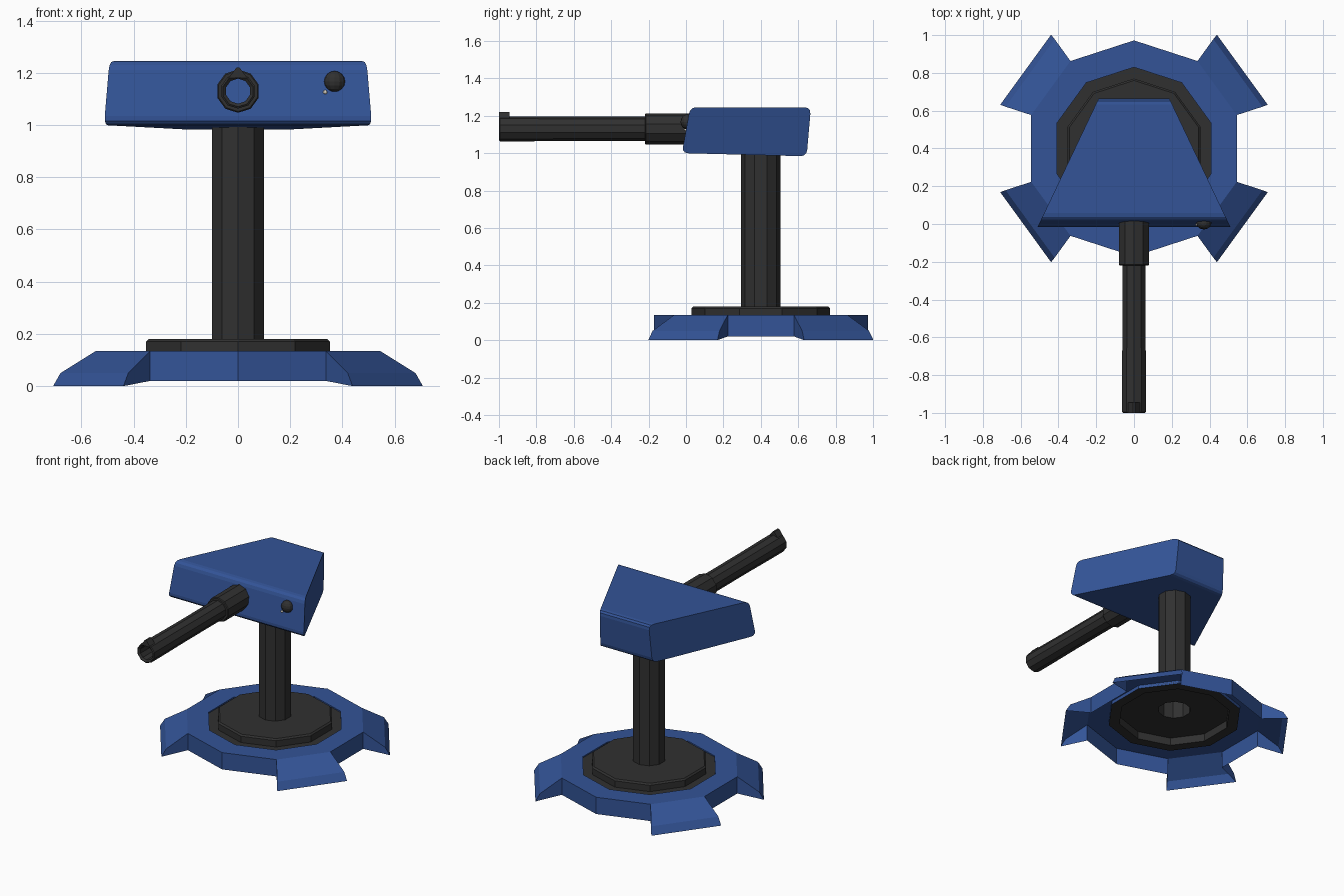
import bpy, bmesh, math
from mathutils import Vector

if "Cube" in bpy.data.objects:
    bpy.data.objects.remove(bpy.data.objects["Cube"])


def material(name, rgb):
    m = bpy.data.materials.new(name)
    m.diffuse_color = (*rgb, 1)
    m.use_nodes = True
    m.node_tree.nodes["Principled BSDF"].inputs["Base Color"].default_value = m.diffuse_color
    return m


BLUE = material("blue_paint", (0.033, 0.088, 0.31))
DARK = material("dark_metal", (0.03, 0.03, 0.03))
PALE = material("pale_dot", (0.75, 0.7, 0.6))
SIDES = 10
ANGLES = [math.radians(90 + 36 * i) for i in range(SIDES)]


def finish(name, bm, mat):
    bmesh.ops.remove_doubles(bm, verts=bm.verts, dist=1e-5)
    bmesh.ops.recalc_face_normals(bm, faces=bm.faces)
    me = bpy.data.meshes.new(name)
    bm.to_mesh(me)
    bm.free()
    ob = bpy.data.objects.new(name, me)
    bpy.context.collection.objects.link(ob)
    me.materials.append(mat)
    return ob


def face(bm, *pts):
    bm.faces.new([bm.verts.new(p) for p in pts])


def lathe(name, profile, place, mat, closed=False):
    """Ten-sided turned part; profile holds (radius, position along axis)."""
    bm = bmesh.new()
    rings = [[bm.verts.new(place(r * math.cos(a), r * math.sin(a), h)) for a in ANGLES]
             for r, h in profile]
    pairs = list(zip(rings, rings[1:])) + ([(rings[-1], rings[0])] if closed else [])
    for a, b in pairs:
        for i in range(SIDES):
            j = (i + 1) % SIDES
            bm.faces.new((a[i], a[j], b[j], b[i]))
    return finish(name, bm, mat)


def prism(name, outline, front, back, mat):
    """Solid between two placements of the same outline."""
    bm = bmesh.new()
    a = [bm.verts.new(front(p)) for p in outline]
    b = [bm.verts.new(back(p)) for p in outline]
    bm.faces.new(a)
    bm.faces.new(b[::-1])
    for i in range(len(a)):
        j = (i + 1) % len(a)
        bm.faces.new((a[i], b[i], b[j], a[j]))
    return finish(name, bm, mat)


def upright(u, v, h):
    return (u, 0.4 + v, h)


def forward(u, v, h):
    return (u, h, 1.13 + v)


# Base shell, open below: ten-sided ring with four splayed feet
bm = bmesh.new()
for i in range(SIDES):
    a, b = ANGLES[i], ANGLES[(i + 1) % SIDES]

    def rim(r, ang, z):
        return upright(r * math.cos(ang), r * math.sin(ang), z)

    ta, tb = rim(0.572, a, 0.135), rim(0.572, b, 0.135)
    ba, bb = rim(0.572, a, 0.02), rim(0.572, b, 0.02)
    ia, ib = rim(0.43, a, 0.135), rim(0.43, b, 0.135)
    face(bm, ta, tb, ib, ia)
    face(bm, ia, ib, rim(0.43, b, 0.112), rim(0.43, a, 0.112))
    if i in (1, 3, 6, 8):
        mid = a + math.radians(18)
        out = Vector((math.cos(mid), math.sin(mid)))
        side = Vector((-out.y, out.x))

        def toe(d, w, z):
            p = out * d + side * w
            return upright(p.x, p.y, z)

        la, lb = toe(0.68, -0.221, 0.05), toe(0.68, 0.221, 0.05)
        ga, gb = toe(0.709, -0.229, 0), toe(0.709, 0.229, 0)
        face(bm, ta, tb, lb, la)
        face(bm, la, lb, gb, ga)
        face(bm, ba, ta, la, ga)
        face(bm, bb, tb, lb, gb)
    else:
        face(bm, ta, tb, bb, ba)
finish("base_shell", bm, BLUE)

# Turntable disc with a low flange, recessed underneath
lathe("turntable", [(0.105, 0.18), (0.36, 0.18), (0.37, 0.17), (0.37, 0.127), (0.43, 0.127),
                    (0.43, 0.112), (0.36, 0.112), (0.36, 0.165), (0.105, 0.165)],
      upright, DARK, closed=True)

# Column
lathe("column", [(0.105, 0.165), (0.105, 1.02)], upright, DARK)

# Head: rounded side profile, tapering in width toward the back
corners = [(-0.022, 1.0), (0.022, 1.245), (0.668, 1.245), (0.645, 0.983)]
profile = []
for i, c in enumerate(corners):
    c = Vector(c)
    p = c + (Vector(corners[i - 1]) - c).normalized() * 0.035
    q = c + (Vector(corners[(i + 1) % 4]) - c).normalized() * 0.035
    for t in (0, 1 / 3, 2 / 3, 1):
        profile.append(p * (1 - t) ** 2 + c * 2 * t * (1 - t) + q * t * t)


def half_width(y):
    return 0.51 - 0.475 * (y + 0.015)


prism("head", profile, lambda p: (-half_width(p.x), p.x, p.y),
      lambda p: (half_width(p.x), p.x, p.y), BLUE)

# Barrel sleeve and hollow barrel
lathe("barrel_sleeve", [(0.06, -0.22), (0.078, -0.22), (0.083, -0.215), (0.083, 0.02)],
      forward, DARK)
lathe("barrel", [(0.048, 0.015), (0.048, -0.99), (0.06, -1.0), (0.067, -0.995), (0.067, -0.86),
                 (0.065, -0.62), (0.065, -0.2)], forward, DARK)

# Front sight on the muzzle
prism("front_sight", [(-0.036, 1.18), (0.036, 1.18), (0.006, 1.22), (-0.006, 1.22)],
      lambda p: (p[0], -1.0, p[1]), lambda p: (p[0], -0.945, p[1]), DARK)


# Sensor eye and its small indicator on the front face
def bead(name, loc, r, depth, mat):
    bm = bmesh.new()
    bmesh.ops.create_uvsphere(bm, u_segments=12, v_segments=8, radius=r)
    for v in bm.verts:
        v.co = Vector((v.co.x, v.co.y * depth, v.co.z)) + Vector(loc)
    finish(name, bm, mat)


bead("sensor_eye", (0.37, 0.005, 1.167), 0.04, 0.85, DARK)
bead("indicator", (0.334, -0.003, 1.126), 0.008, 1.0, PALE)
